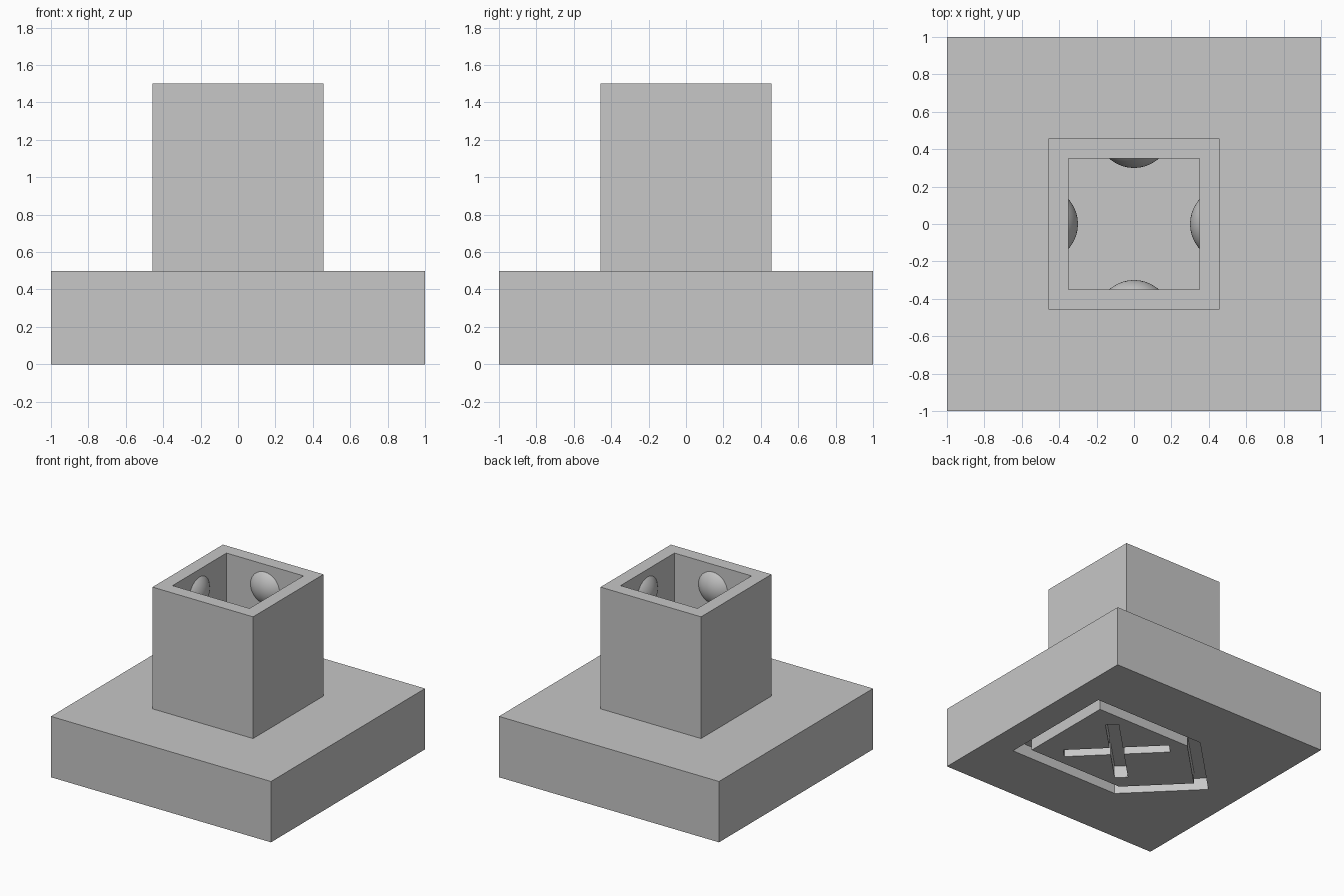
import bpy, bmesh
from math import pi
from mathutils import Matrix, Vector

old = bpy.data.objects.get("Cube")
if old:
    bpy.data.objects.remove(old, do_unlink=True)

grey = bpy.data.materials.new("plain grey")
grey.use_nodes = True
colour = (0.57, 0.57, 0.57, 1)
grey.diffuse_color = colour
grey.node_tree.nodes["Principled BSDF"].inputs["Base Color"].default_value = colour


def add_object(name, bm):
    bmesh.ops.recalc_face_normals(bm, faces=bm.faces)
    mesh = bpy.data.meshes.new(name)
    bm.to_mesh(mesh)
    bm.free()
    mesh.materials.append(grey)
    obj = bpy.data.objects.new(name, mesh)
    bpy.context.collection.objects.link(obj)
    return obj


def prism(name, outline, low, high):
    """Extrude a flat outline from one height to another."""
    bm = bmesh.new()
    face = bm.faces.new([bm.verts.new((x, y, low)) for x, y in outline])
    sides = bmesh.ops.extrude_face_region(bm, geom=[face])["geom"]
    top = [v for v in sides if isinstance(v, bmesh.types.BMVert)]
    bmesh.ops.translate(bm, verts=top, vec=(0, 0, high - low))
    # extruding keeps the first face as the lower cap
    return add_object(name, bm)


def square(half):
    return [(-half, -half), (half, -half), (half, half), (-half, half)]


def cut(obj, cutter):
    """Subtract the cutter from the object and discard it."""
    mod = obj.modifiers.new("cut", "BOOLEAN")
    mod.operation = "DIFFERENCE"
    mod.solver = "EXACT"
    mod.object = cutter
    bpy.context.view_layer.objects.active = obj
    bpy.ops.object.modifier_apply(modifier=mod.name)
    bpy.data.objects.remove(cutter, do_unlink=True)


def pointed(tip, back, half):
    """Five-sided outline with its 45 degree point towards -x."""
    shoulder = tip + half
    return [(tip, 0), (shoulder, -half), (back, -half), (back, half), (shoulder, half)]


GROOVE = 0.1   # depth and width of the underside recess

# Base block with a recessed pointed border and crossed slots underneath
base = prism("base_block", square(1), 0, 0.5)
border = prism("border_cutter", pointed(-0.73, 0.77, 0.5), -GROOVE, GROOVE)
cut(border, prism("island_cutter", pointed(-0.589, 0.67, 0.4), -0.3, 0.3))
cut(base, border)

slot_centre = Vector((0.17, 0))
arm, half_width = 0.4, 0.05
diagonal = Vector((1, 1)).normalized()
across = Vector((-1, 1)).normalized()
for u, v in ((diagonal, across), (across, -diagonal)):
    corners = [slot_centre + u * (a * arm) + v * (b * half_width)
               for a, b in square(1)]
    cut(base, prism("slot_cutter", corners, -GROOVE, GROOVE))

# Hollow square socket standing on the base
socket = prism("socket_walls", square(0.457), 0.5, 1.5)
cut(socket, prism("socket_cutter", square(0.35), 0.4, 1.6))

# Rounded grip bumps, one on each inner wall
for i, side in enumerate(("left", "back", "right", "front")):
    bm = bmesh.new()
    bmesh.ops.create_uvsphere(bm, u_segments=64, v_segments=32, radius=0.2)
    bmesh.ops.rotate(bm, verts=bm.verts, matrix=Matrix.Rotation(pi / 2, 3, "Y"))
    bmesh.ops.translate(bm, verts=bm.verts, vec=(0.5, 0, 1.305))
    bmesh.ops.bisect_plane(bm, geom=bm.verts[:] + bm.edges[:] + bm.faces[:],
                           plane_co=(0.352, 0, 0), plane_no=(1, 0, 0), clear_outer=True)
    bmesh.ops.holes_fill(bm, edges=[e for e in bm.edges if e.is_boundary])
    bmesh.ops.rotate(bm, verts=bm.verts, matrix=Matrix.Rotation(i * pi / 2, 3, "Z"))
    bump = add_object(side + "_bump", bm)
    bpy.ops.object.select_all(action="DESELECT")
    bump.select_set(True)
    bpy.context.view_layer.objects.active = bump
    bpy.ops.object.shade_smooth_by_angle(angle=pi / 6)
